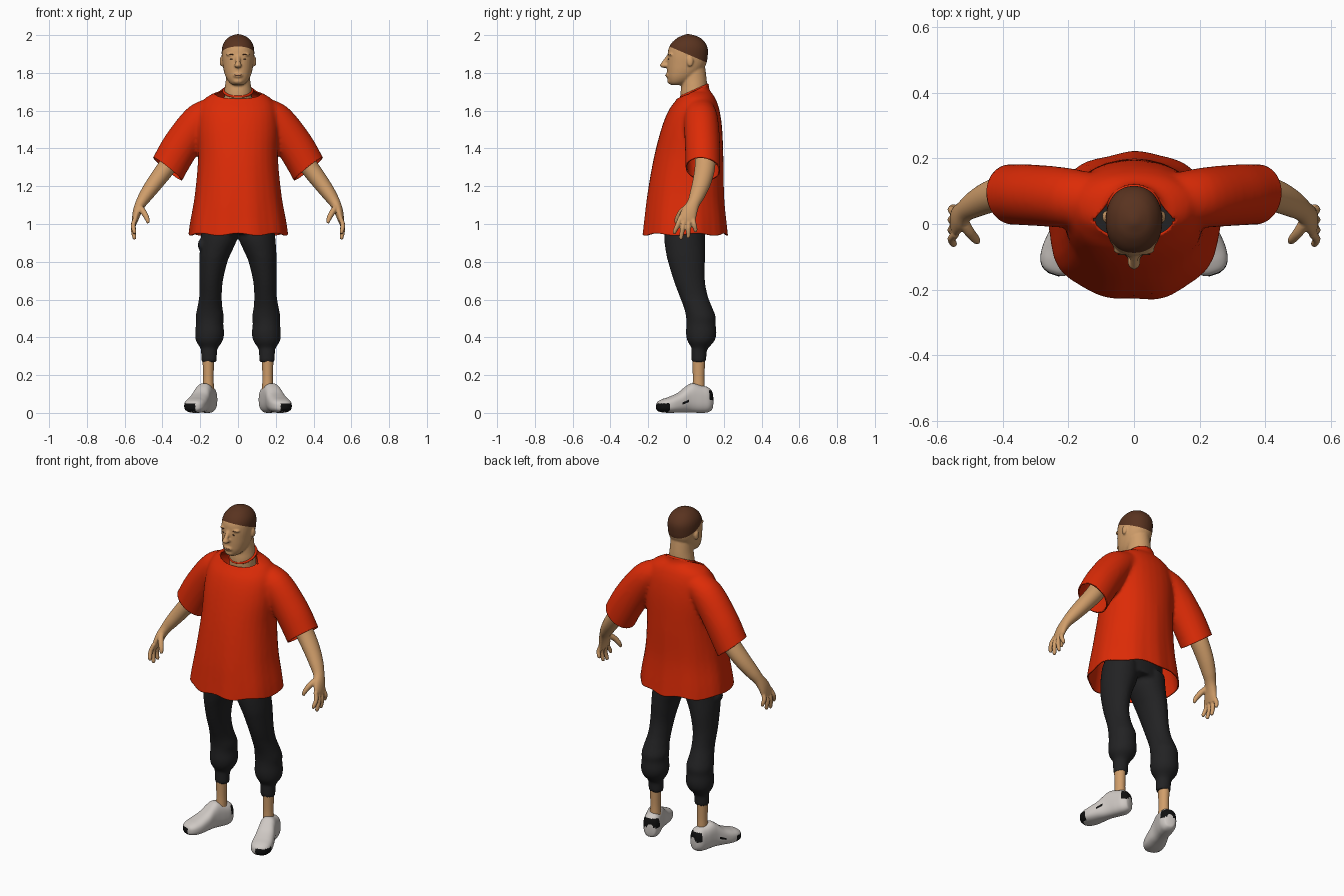
import bpy, bmesh, math
from mathutils import Vector, Matrix

if "Cube" in bpy.data.objects:
    bpy.data.objects.remove(bpy.data.objects["Cube"])


def material(name, rgb):
    m = bpy.data.materials.new(name)
    m.use_nodes = True
    m.diffuse_color = (*rgb, 1)
    m.node_tree.nodes["Principled BSDF"].inputs["Base Color"].default_value = (*rgb, 1)
    return m


RED = material("red cloth", (0.72, 0.024, 0.002))
SKIN = material("skin", (0.63, 0.34, 0.145))
HAIR = material("brown hair", (0.10, 0.033, 0.014))
DARK = material("charcoal cloth", (0.016, 0.016, 0.017))
WHITE = material("pale shoe", (0.62, 0.58, 0.55))
BLACK = material("black rubber", (0.005, 0.005, 0.005))
LIP = material("lip", (0.46, 0.20, 0.10))
EYE = material("dark eye", (0.07, 0.035, 0.02))


def loft(bm, rings, steps=5, n=32, power=2.0):
    """Skin a smooth closed surface over (centre, u axis, v axis) rings."""
    fine = []
    for i in range(len(rings) - 1):
        a, b, c, d = (rings[max(0, min(len(rings) - 1, i + k))] for k in (-1, 0, 1, 2))
        for s in range(steps):
            t = s / steps
            fine.append([b[k] + (c[k] - a[k]) * (t / 2)
                         + (a[k] * 2 - b[k] * 5 + c[k] * 4 - d[k]) * (t * t / 2)
                         + (b[k] * 3 - a[k] - c[k] * 3 + d[k]) * (t ** 3 / 2) for k in range(3)])
    fine.append(rings[-1])
    loops = []
    for c, u, v in fine:
        row = []
        for j in range(n):
            ca, sa = math.cos(j * math.tau / n), math.sin(j * math.tau / n)
            row.append(bm.verts.new(c + u * math.copysign(abs(ca) ** (2 / power), ca)
                                    + v * math.copysign(abs(sa) ** (2 / power), sa)))
        loops.append(row)
    for p, q in zip(loops, loops[1:]):
        for j in range(n):
            bm.faces.new((p[j], p[(j + 1) % n], q[(j + 1) % n], q[j]))
    bm.faces.new(loops[0])
    bm.faces.new(loops[-1])


def slab(z, x0, x1, y0, y1):
    return (Vector(((x0 + x1) / 2, (y0 + y1) / 2, z)),
            Vector(((x1 - x0) / 2, 0, 0)), Vector((0, (y1 - y0) / 2, 0)))


def tube(bm, side, points, **kw):
    """Loft along a path of (x, y, z, in-plane radius, depth radius)."""
    pos = [Vector((p[0] * side, p[1], p[2])) for p in points]
    rings = []
    for i, p in enumerate(points):
        d = (pos[min(i + 1, len(pos) - 1)] - pos[max(i - 1, 0)]).normalized()
        u = d.cross(Vector((0, 1, 0))).normalized()
        rings.append((pos[i], u * p[3], d.cross(u) * p[4]))
    loft(bm, rings, **kw)


def ball(bm, centre, radii):
    bmesh.ops.create_uvsphere(bm, u_segments=20, v_segments=12, radius=1,
                              matrix=Matrix.Translation(centre) @ Matrix.Diagonal((*radii, 1)))


def finish(name, bm, mats, voxel=None, smooth=4):
    """Make the object; a voxel size fuses overlapping parts into one skin."""
    bmesh.ops.recalc_face_normals(bm, faces=bm.faces)
    me = bpy.data.meshes.new(name)
    bm.to_mesh(me)
    bm.free()
    ob = bpy.data.objects.new(name, me)
    bpy.context.collection.objects.link(ob)
    if voxel:
        r = ob.modifiers.new("fuse", 'REMESH')
        r.mode, r.voxel_size = 'VOXEL', voxel
        s = ob.modifiers.new("soften", 'SMOOTH')
        s.factor, s.iterations = 0.5, smooth
        fused = bpy.data.meshes.new_from_object(ob.evaluated_get(bpy.context.evaluated_depsgraph_get()))
        fused.materials.clear()
        ob.modifiers.clear()
        ob.data = fused
    for m in mats:
        ob.data.materials.append(m)
    ob.data.shade_smooth()
    return ob


def cut(bm, co, no, test, clear=True):
    faces = [f for f in bm.faces if test(f.calc_center_median())]
    geom = set(faces) | {e for f in faces for e in f.edges} | {v for f in faces for v in f.verts}
    bmesh.ops.bisect_plane(bm, geom=list(geom), plane_co=co, plane_no=no, clear_outer=clear)


# Shirt: torso and sleeves fused, then opened at hem, cuffs and neck
bm = bmesh.new()
loft(bm, [slab(z, -w, w, f, b) for z, w, f, b in (
    (0.90, .268, -.236, .224), (1.0, .256, -.225, .213), (1.15, .23, -.207, .2),
    (1.34, .212, -.173, .198), (1.5, .215, -.132, .192), (1.6, .205, -.093, .178),
    (1.66, .178, -.05, .158), (1.69, .135, -.034, .14), (1.712, .086, -.029, .124), (1.77, .074, -.026, .117))],
     power=2.15)
for s in (1, -1):
    tube(bm, s, [(.07, .065, 1.625, .062, .075), (.19, .078, 1.56, .09, .09), (.295, .087, 1.425, .098, .093),
                 (.372, .09, 1.292, .097, .092), (.42, .088, 1.20, .097, .09)])
shirt = finish("shirt", bm, [RED], 0.011, 5)
bm = bmesh.new()
bm.from_mesh(shirt.data)
neck_no = Vector((0, -.45, 1)).normalized()
neck_co = Vector((0, .045, 1.705))
cut(bm, (0, 0, .945), (0, 0, -1), lambda c: c.z < 1.0)
cut(bm, neck_co, neck_no, lambda c: c.z > 1.62 and abs(c.x) < .12)
for s in (1, -1):
    cut(bm, (.372 * s, .08, 1.292), Vector((.62 * s, -.1, -.78)), lambda c: c.x * s > .275)
for v in bm.verts:  # soft hanging folds, stronger toward the hem
    k = max(0, 1.4 - v.co.z) / .45 if abs(v.co.x) < .28 else 0
    a = math.atan2(v.co.y, v.co.x)
    f = 1 + k * (.012 * math.sin(9 * a) + .008 * math.sin(5 * a + 1))
    v.co.x *= f
    v.co.y *= f
    v.co.z += .006 * k * k * math.sin(7 * a)
bm.to_mesh(shirt.data)
bm.free()
shirt.data.shade_smooth()
thick = shirt.modifiers.new("cloth thickness", 'SOLIDIFY')
thick.thickness, thick.offset = 0.007, -1

bpy.ops.mesh.primitive_torus_add(major_radius=.076, minor_radius=.007, major_segments=40, minor_segments=10,
                                 location=neck_co, rotation=(math.atan(.45), 0, 0))
collar = bpy.context.object
collar.name = "collar"
collar.data.materials.append(RED)
collar.data.shade_smooth()

# Trousers: hips and two gathered legs
bm = bmesh.new()
loft(bm, [slab(z, -.19, .19, -.11, .10) for z in (.95, 1.02, 1.1)])
for s in (1, -1):
    loft(bm, [slab(z, s * i, s * o, f, b) for z, i, o, f, b in (
        (1.0, 0, .19, -.11, .1), (.92, .005, .198, -.115, .1), (.85, .035, .203, -.106, .1),
        (.8, .056, .204, -.095, .1), (.7, .08, .204, -.065, .1), (.62, .086, .205, -.035, .115),
        (.56, .083, .215, -.012, .138), (.51, .075, .224, 0, .157), (.47, .078, .223, .002, .157),
        (.42, .073, .227, 0, .161), (.38, .082, .222, .008, .15), (.345, .105, .2, .028, .12),
        (.325, .111, .196, .028, .11), (.27, .112, .194, .028, .107))])
ball(bm, (-.195, -.03, .89), (.018, .04, .03))
finish("trousers", bm, [DARK], 0.009, 3)

# Head and neck fused with nose, brow, lips, chin and ears
bm = bmesh.new()
loft(bm, [slab(z, -w, w, f, b) for z, w, f, b in (
    (1.6, .073, -.029, .116), (1.69, .073, -.029, .116), (1.73, .069, -.025, .112),
    (1.77, .064, -.025, .109), (1.84, .06, -.02, .1))])
loft(bm, [slab(z, -w, w, f, b) for z, w, f, b in (
    (1.735, .025, -.078, -.02), (1.748, .045, -.09, .01), (1.775, .063, -.098, .05), (1.81, .075, -.1, .085),
    (1.85, .082, -.1, .108), (1.89, .086, -.098, .115), (1.93, .085, -.092, .115), (1.96, .075, -.075, .102),
    (1.985, .054, -.046, .077), (1.998, .03, -.018, .047), (2.005, .008, 0, .02))], power=2.15)
tube(bm, 1, [(0, -.09, 1.892, .012, .01), (0, -.107, 1.866, .012, .012), (0, -.123, 1.842, .013, .013)])
ball(bm, (0, -.114, 1.84), (.02, .025, .014))
ball(bm, (0, -.096, 1.787), (.026, .013, .014))
ball(bm, (0, -.08, 1.757), (.028, .02, .017))
for s in (1, -1):
    ball(bm, (s * .034, -.078, 1.898), (.03, .016, .009))
    ball(bm, (s * .088, .022, 1.86), (.009, .017, .027))
head = finish("head", bm, [SKIN, HAIR], 0.0055, 3)
bm = bmesh.new()
bm.from_mesh(head.data)
hair_no = Vector((0, .43, 1)).normalized()
hair_co = Vector((0, 0, 1.902))
cut(bm, hair_co, hair_no, lambda c: True, clear=False)
for f in bm.faces:
    f.material_index = int((f.calc_center_median() - hair_co).dot(hair_no) > 0)
bm.to_mesh(head.data)
bm.free()
head.data.shade_smooth()


def face_plate(name, x, z, rx, rz, mat):
    """Thin oval resting on the front of the face."""
    hit = head.ray_cast(Vector((x, -1, z)), Vector((0, 1, 0)))[1]
    b = bmesh.new()
    ball(b, hit, (rx, .0025, rz))
    finish(name, b, [mat])


bpy.context.view_layer.update()
face_plate("lips", 0, 1.788, .021, .004, LIP)
for s, label in ((1, "left"), (-1, "right")):
    face_plate(label + "_eye", s * .033, 1.874, .010, .0032, EYE)
    face_plate(label + "_eyebrow", s * .034, 1.897, .016, .002, HAIR)

    # Arm, palm and fingers
    bm = bmesh.new()
    tube(bm, s, [(.24, .09, 1.49, .055, .055), (.32, .1, 1.385, .052, .055), (.378, .1, 1.3, .049, .054),
                 (.438, .083, 1.22, .044, .049), (.485, .06, 1.155, .037, .041), (.514, .04, 1.11, .029, .034),
                 (.532, .02, 1.07, .024, .041), (.543, .007, 1.03, .018, .045), (.547, .003, 1.005, .012, .04)])
    for y0, y1, tip in ((-.03, -.06, .95), (-.009, -.026, .921), (.014, .012, .928), (.036, .05, .96)):
        ym = (y0 + y1) / 2
        tube(bm, s, [(.542, y0, 1.035, .012, .012), (.555, ym, (1.035 + tip) / 2, .0125, .0125),
                     (.549, y1, tip + .01, .011, .011), (.546, y1, tip - .003, .007, .007)], n=16)
    tube(bm, s, [(.522, .01, 1.09, .018, .018), (.50, -.025, 1.063, .016, .016),
                 (.482, -.046, 1.03, .0135, .0135), (.475, -.055, 1.005, .008, .008)], n=16)
    finish(label + "_arm", bm, [SKIN], 0.0045, 3)

    # Bare ankle
    bm = bmesh.new()
    loft(bm, [slab(z, s * (.157 - w), s * (.157 + w), .067 - d, .067 + d) for z, w, d in (
        (.06, .03, .034), (.14, .029, .032), (.2, .028, .031), (.32, .032, .036))])
    finish(label + "_ankle", bm, [SKIN])

    # Shoe: cross-sections from heel to splayed toe
    heel, toe = Vector((s * .144, .138, 0)), Vector((s * .246, -.154, 0))
    along = (toe - heel).normalized()
    across = Vector((-along.y, along.x, 0)) * s
    up = Vector((0, 0, 1))
    length = (toe - heel).length
    rings = [(heel + along * t * length + up * (lo + hi) / 2, across * w, up * (hi - lo) / 2)
             for t, w, lo, hi in ((0, .018, .035, .09), (.02, .033, .014, .118), (.1, .047, .002, .138),
                                  (.22, .049, 0, .146), (.36, .048, .002, .156), (.46, .049, .003, .142),
                                  (.6, .055, .002, .108), (.76, .059, 0, .086), (.88, .054, .002, .074),
                                  (.96, .040, .008, .062), (1, .016, .02, .046))]
    bm = bmesh.new()
    loft(bm, rings, steps=8, n=48, power=2.6)
    for v in bm.verts:
        v.co.z = max(0, v.co.z)
        v.co -= across * s * 0 if v.co.z > .05 else Vector()
    for f in bm.faces:
        c = f.calc_center_median()
        t = (c - heel).dot(along) / length
        out = (c - heel).dot(across)
        toe_cap = t > .82 and .006 < c.z < .05 and out > -.02
        heel_tab = t < .1 and .07 < c.z < .122
        flash = .46 < t < .6 and abs(c.z - .045 - (.6 - t) * .2) < .006 and out > 0
        f.material_index = int(toe_cap or heel_tab or flash)
    finish(label + "_shoe", bm, [WHITE, BLACK])
